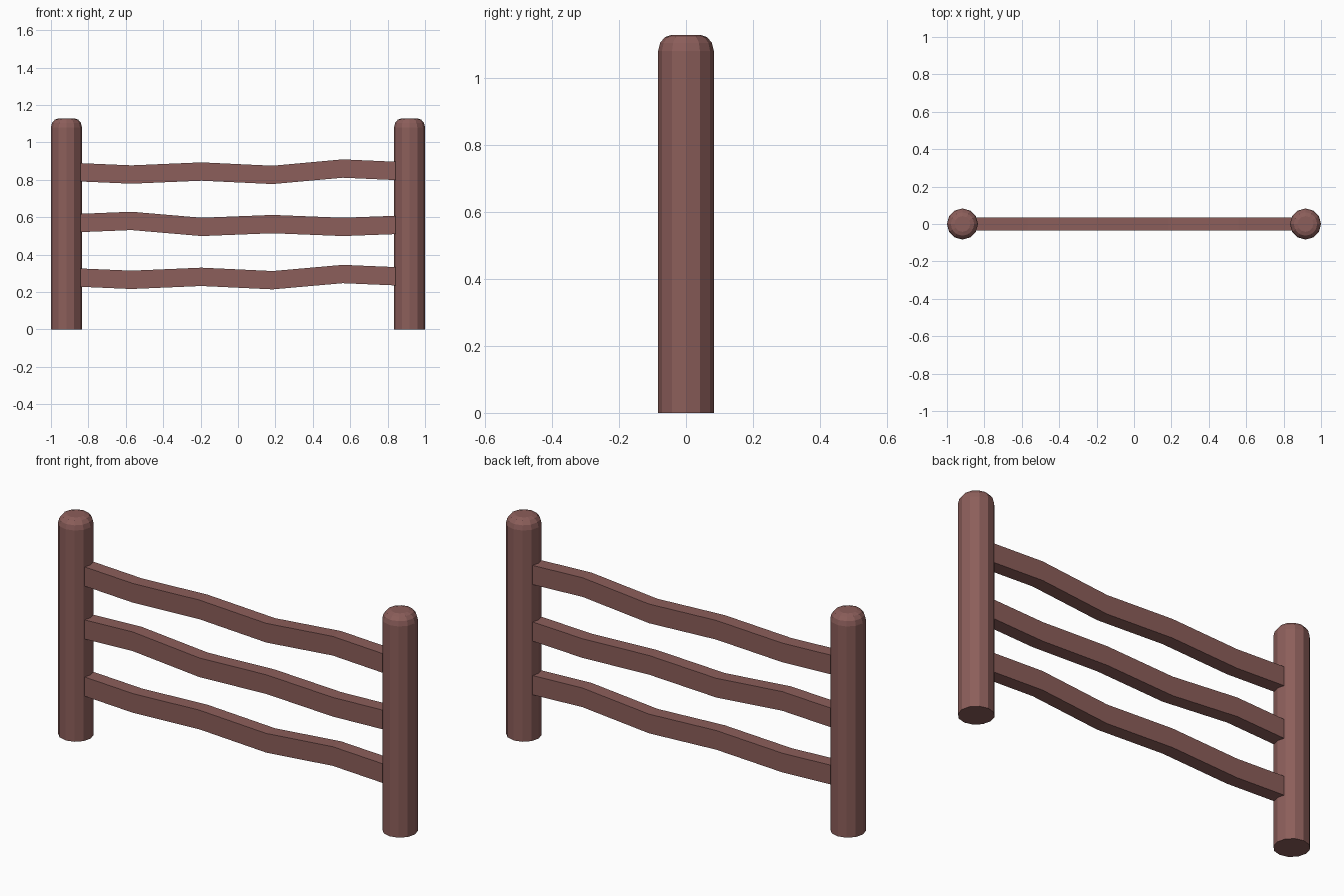
import bpy, bmesh, math

if "Cube" in bpy.data.objects:
    bpy.data.objects.remove(bpy.data.objects["Cube"])

wood = bpy.data.materials.new("reddish brown wood")
wood.diffuse_color = (0.262, 0.112, 0.103, 1)
wood.use_nodes = True
wood.node_tree.nodes["Principled BSDF"].inputs["Base Color"].default_value = wood.diffuse_color


def finish(name, bm):
    bmesh.ops.recalc_face_normals(bm, faces=bm.faces)
    me = bpy.data.meshes.new(name)
    bm.to_mesh(me)
    bm.free()
    me.materials.append(wood)
    ob = bpy.data.objects.new(name, me)
    bpy.context.collection.objects.link(ob)


def bridge(bm, rings):
    # skin consecutive rings and cap both ends
    rings = [[bm.verts.new(p) for p in r] for r in rings]
    n = len(rings[0])
    for a, b in zip(rings, rings[1:]):
        for i in range(n):
            j = (i + 1) % n
            bm.faces.new((a[i], a[j], b[j], b[i]))
    bm.faces.new(rings[0])
    bm.faces.new(rings[-1])


# Round posts with softened tops
SIDES = 12
profile = [(0.083, 0), (0.083, 1.08), (0.077, 1.104), (0.063, 1.121), (0.042, 1.128)]
for name, x in (("left_post", -0.917), ("right_post", 0.917)):
    bm = bmesh.new()
    bridge(bm, [[(x + r * math.cos(math.tau * i / SIDES),
                  r * math.sin(math.tau * i / SIDES), z) for i in range(SIDES)]
                for r, z in profile])
    finish(name, bm)

# Wavy rails running into the posts
xs = (-0.94, -0.57, -0.195, 0.185, 0.56, 0.94)
rails = {
    "top_rail": (0.844, 0.828, 0.844, 0.826, 0.860, 0.843),
    "middle_rail": (0.565, 0.580, 0.548, 0.563, 0.548, 0.562),
    "bottom_rail": (0.281, 0.265, 0.281, 0.263, 0.296, 0.280),
}
HY, HZ = 0.035, 0.049
for name, zs in rails.items():
    bm = bmesh.new()
    bridge(bm, [[(x, -HY, z - HZ), (x, HY, z - HZ), (x, HY, z + HZ), (x, -HY, z + HZ)]
                for x, z in zip(xs, zs)])
    finish(name, bm)
